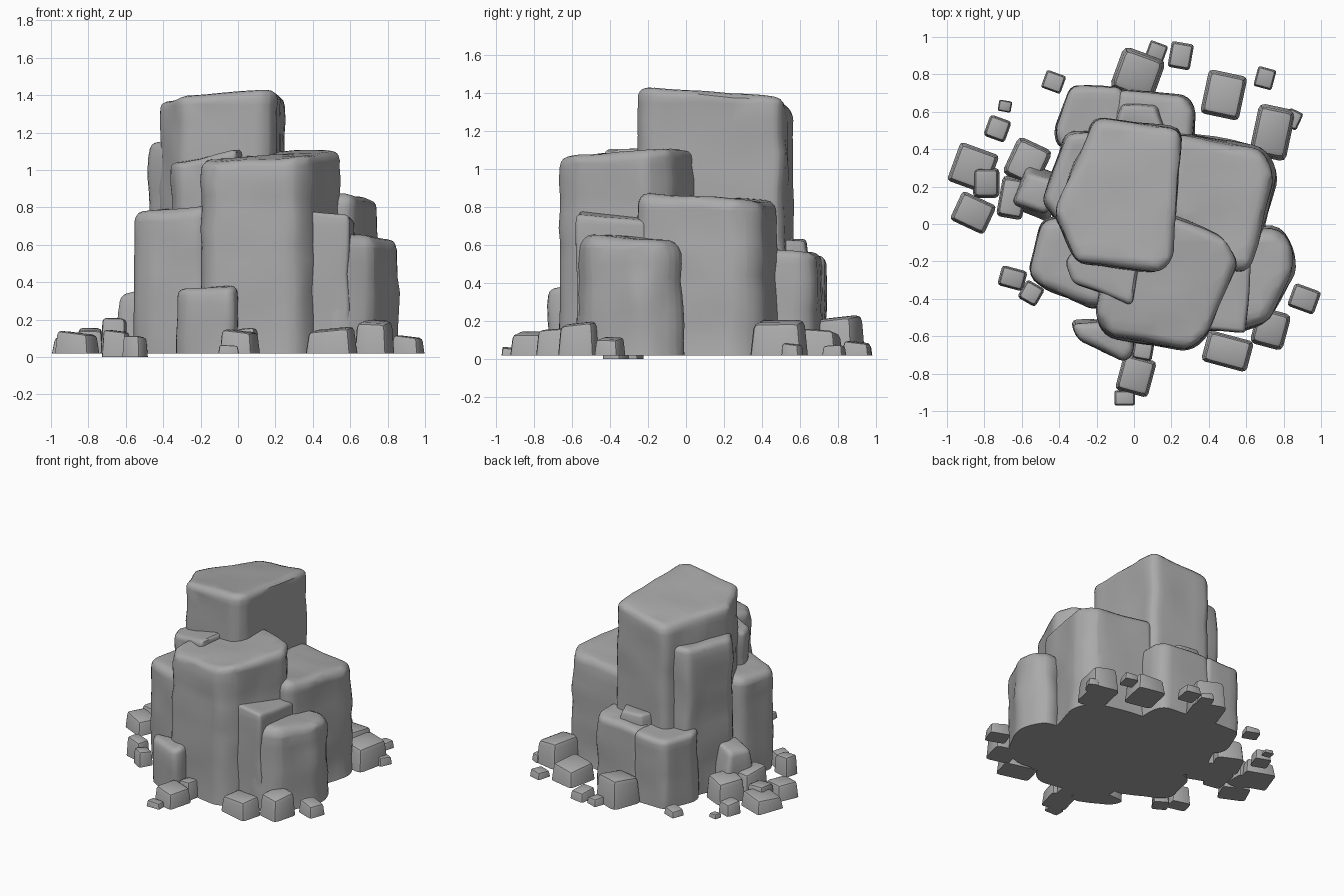
import bpy, bmesh, math
from mathutils import Vector, noise

cube = bpy.data.objects.get("Cube")
if cube:
    bpy.data.objects.remove(cube, do_unlink=True)

# One plain stone colour
stone = bpy.data.materials.new("grey_stone")
stone.use_nodes = True
colour = (0.4, 0.4, 0.4, 1)
stone.diffuse_color = colour
stone.node_tree.nodes["Principled BSDF"].inputs["Base Color"].default_value = colour

GROUND = 0.02


def slice_mesh(bm, axis, step):
    """Cut the mesh into even bands so its faces can be weathered."""
    values = [v.co[axis] for v in bm.verts]
    low, high = min(values), max(values)
    count = int((high - low) / step)
    normal = Vector((0, 0, 0))
    normal[axis] = 1
    for i in range(1, count + 1):
        point = normal * (low + (high - low) * i / (count + 1))
        geom = bm.verts[:] + bm.edges[:] + bm.faces[:]
        bmesh.ops.bisect_plane(bm, geom=geom, plane_co=point, plane_no=normal, dist=0.002)


def rock(name, outline, height, tilt=(0, 0), taper=0.95, bevel=0.05,
         segments=3, wear=0.014, step=0.09, base=GROUND):
    """Tapered prism with a tilted top, rounded edges and worn sides."""
    count = len(outline)
    cx = sum(p[0] for p in outline) / count
    cy = sum(p[1] for p in outline) / count
    bm = bmesh.new()
    bottom = [bm.verts.new((x, y, base)) for x, y in outline]
    top = []
    for x, y in outline:
        dx, dy = (x - cx) * taper, (y - cy) * taper
        top.append(bm.verts.new((cx + dx, cy + dy, height + dx * tilt[0] + dy * tilt[1])))
    bm.faces.new(bottom)
    bm.faces.new(top)
    for i in range(count):
        j = (i + 1) % count
        bm.faces.new((bottom[i], bottom[j], top[j], top[i]))
    bmesh.ops.recalc_face_normals(bm, faces=bm.faces[:])

    # Round every edge except those on the ground
    edges = [e for e in bm.edges if not all(v in bottom for v in e.verts)]
    bmesh.ops.bevel(bm, geom=edges, offset=bevel, segments=segments,
                    profile=0.5, affect='EDGES', clamp_overlap=True)

    # Weathering: broad dents and horizontal strata
    if wear:
        for axis in range(3):
            slice_mesh(bm, axis, step)
        shift = Vector((cx * 7, cy * 7, height * 3))
        for v in bm.verts:
            dent = noise.noise_vector(v.co * 5 + shift) * wear
            strata = noise.noise(Vector((cx, cy, v.co.z * 9))) * wear * 1.3
            v.co.x += dent.x + (v.co.x - cx) * strata * 2
            v.co.y += dent.y + (v.co.y - cy) * strata * 2
            if v.co.z > base + 0.001:
                v.co.z += dent.z
    mesh = bpy.data.meshes.new(name)
    bm.to_mesh(mesh)
    bm.free()
    mesh.materials.append(stone)
    obj = bpy.data.objects.new(name, mesh)
    bpy.context.collection.objects.link(obj)
    bpy.ops.object.select_all(action='DESELECT')
    obj.select_set(True)
    bpy.context.view_layer.objects.active = obj
    bpy.ops.object.shade_smooth_by_angle(angle=math.radians(35))
    return obj


def box_outline(cx, cy, sx, sy, degrees):
    c, s = math.cos(math.radians(degrees)), math.sin(math.radians(degrees))
    corners = [(-sx / 2, -sy / 2), (sx / 2, -sy / 2), (sx / 2, sy / 2), (-sx / 2, sy / 2)]
    return [(cx + x * c - y * s, cy + x * s + y * c) for x, y in corners]


# Main pillars
rock("tall_pillar",
     [(-.21, .58), (.26, .52), (.21, -.2), (.13, -.27), (-.31, -.21), (-.44, .06)],
     1.39, tilt=(.1, -.1), taper=.97, bevel=.07)
rock("front_pillar",
     [(-.21, -.5), (-.15, -.61), (.3, -.68), (.39, -.6), (.57, -.2), (.5, -.07), (.2, .06), (-.15, .05)],
     1.08, tilt=(.06, .06), taper=.97)
rock("left_side_pillar",
     [(.2, .5), (.7, .41), (.77, .27), (.62, -.28), (.45, -.25), (.1, .1)],
     .85, tilt=(0, -.05), taper=.97, bevel=.06)
rock("front_right_ledge",
     [(-.5, .02), (-.57, -.26), (-.5, -.34), (-.2, -.46), (0, -.3), (-.1, .1)],
     .8, tilt=(.08, 0))
rock("front_right_pillar",
     [(-.37, -.2), (-.33, -.32), (0, -.44), (.05, -.15), (-.25, -.05)],
     1.07, tilt=(.2, 0), bevel=.03)
rock("right_back_pillar",
     [(-.49, .12), (-.36, .5), (-.1, .5), (-.1, 0), (-.4, 0)],
     1.15, bevel=.04)

# Lower blocks leaning on the pillars
rock("left_front_block",
     [(.4, -.52), (.52, -.59), (.72, -.53), (.87, -.25), (.85, -.1), (.76, 0), (.5, -.05)],
     .64, tilt=(-.05, -.08), bevel=.06)
rock("left_front_wedge",
     [(.3, -.57), (.6, -.58), (.63, -.2), (.3, -.2)],
     .76, tilt=(-.15, -.05), bevel=.02)
rock("back_block",
     [(-.43, .5), (-.34, .74), (-.05, .74), (.02, .4), (-.4, .4)],
     .54, bevel=.04)
rock("back_left_block",
     [(-.12, .42), (-.1, .73), (.28, .69), (.33, .61), (.32, .42)],
     .57, tilt=(0, -.1), bevel=.04)
rock("back_cap",
     [(-.12, .5), (-.08, .65), (.14, .64), (.18, .5)],
     .63, taper=.8, bevel=.02, base=.45)
rock("front_boulder",
     [(-.34, -.52), (-.31, -.61), (-.05, -.74), (0, -.68), (0, -.5)],
     .37, tilt=(.05, 0), bevel=.05)
rock("right_wedge", box_outline(-.52, .17, .24, .25, -20),
     .36, tilt=(.3, 0), taper=.7, bevel=.03)

# Fallen stones: centre x, centre y, width, depth, turn, height
front_stones = [
    (.01, -.81, .18, .2, -15, .14), (-.05, -.93, .11, .08, 0, .06),
    (.05, -.66, .11, .14, -10, .15), (.5, -.68, .25, .17, -15, .15),
    (.73, -.56, .18, .2, -15, .19), (.91, -.4, .15, .13, -20, .11),
]
back_stones = [
    (.74, .49, .2, .28, -12, .2), (.85, .56, .08, .1, -25, .08),
    (.48, .69, .21, .24, -12, .15), (.7, .78, .1, .11, -15, .07),
    (.02, .8, .24, .24, -20, .22), (.12, .92, .1, .1, -20, .07),
    (.25, .9, .12, .14, -10, .09), (-.43, .76, .11, .1, -20, .07),
]
right_stones = [
    (-.69, .63, .07, .06, -10, .05), (-.73, .51, .12, .12, -20, .11),
    (-.57, .33, .2, .22, -25, .19), (-.86, .3, .22, .22, -20, .12),
    (-.79, .22, .14, .16, 0, .15), (-.86, .06, .2, .17, -25, .13),
    (-.65, .14, .14, .22, -10, .2),
]
sunken_stones = [(-.65, -.29, .14, .11, -15, .14), (-.55, -.37, .11, .11, -30, .11)]

groups = [("front", front_stones, GROUND), ("back", back_stones, GROUND),
          ("right", right_stones, GROUND), ("sunken", sunken_stones, 0)]
for side, stones, base in groups:
    for i, (cx, cy, sx, sy, turn, height) in enumerate(stones, 1):
        lean = (math.sin(i * 5) * .12, math.cos(i * 5) * .12)
        rock(f"{side}_stone_{i}", box_outline(cx, cy, sx, sy, turn), height,
             tilt=lean, taper=.88, bevel=min(sx, sy, height) * .16,
             segments=2, wear=0, base=base)
